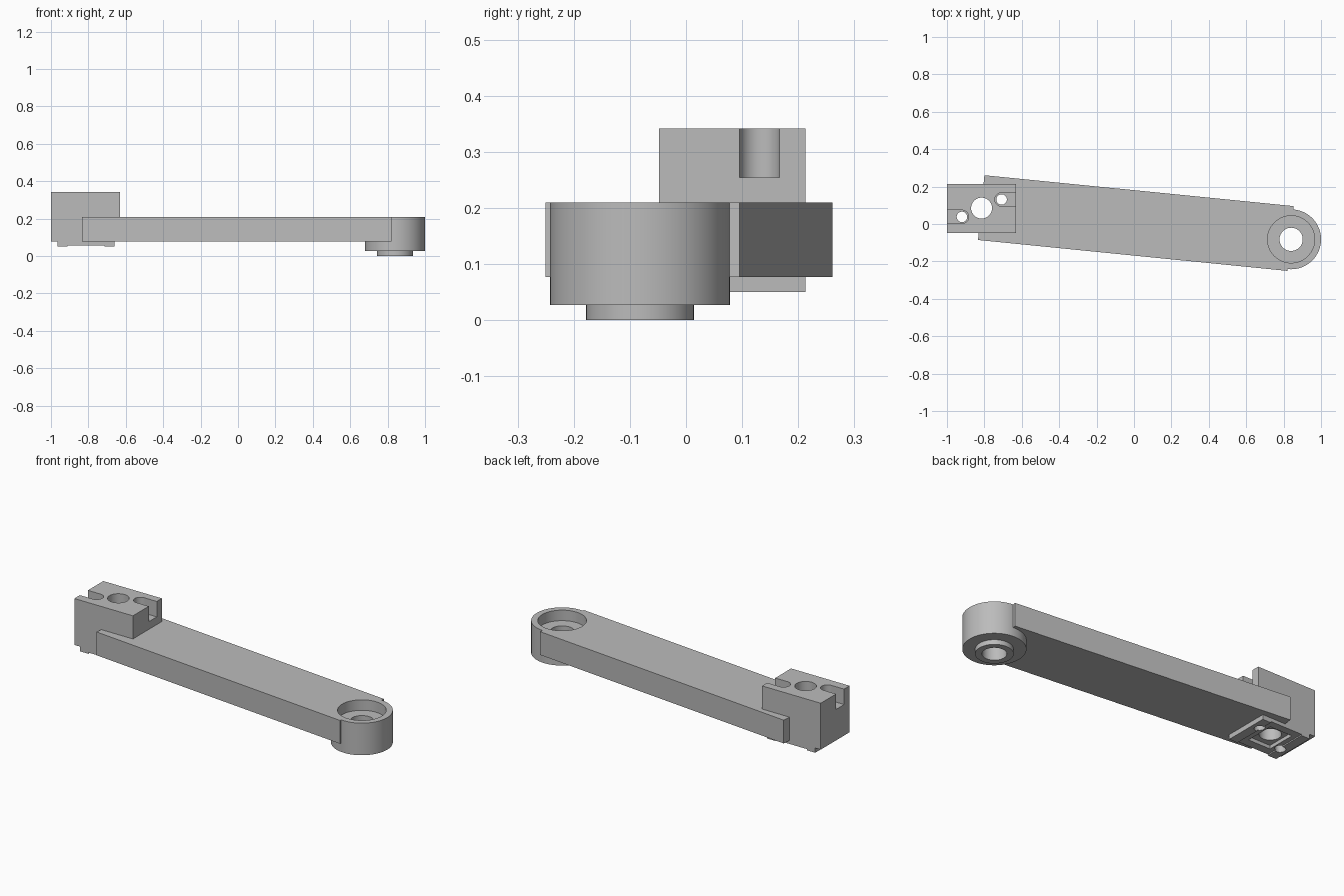
import bpy, math

if "Cube" in bpy.data.objects:
    bpy.data.objects.remove(bpy.data.objects["Cube"])

grey = bpy.data.materials.new("plain grey")
grey.diffuse_color = (0.5, 0.5, 0.5, 1)
grey.use_nodes = True
grey.node_tree.nodes["Principled BSDF"].inputs["Base Color"].default_value = grey.diffuse_color


def finish(name):
    ob = bpy.context.object
    ob.name = name
    ob.data.materials.append(grey)
    return ob


def box(name, x0, x1, y0, y1, z0, z1, turn=0):
    bpy.ops.mesh.primitive_cube_add(
        size=1, location=((x0 + x1) / 2, (y0 + y1) / 2, (z0 + z1) / 2))
    ob = finish(name)
    ob.scale = (x1 - x0, y1 - y0, z1 - z0)
    ob.rotation_euler.z = turn
    bpy.ops.object.transform_apply(location=True, rotation=True, scale=True)
    return ob


def cylinder(name, x, y, r, z0, z1, sides=64):
    bpy.ops.mesh.primitive_cylinder_add(
        vertices=sides, radius=r, depth=z1 - z0, location=(x, y, (z0 + z1) / 2))
    ob = finish(name)
    bpy.ops.object.transform_apply(location=True, rotation=True, scale=True)
    return ob


def combine(target, tool, operation):
    mod = target.modifiers.new(tool.name, 'BOOLEAN')
    mod.operation = operation
    mod.solver = 'EXACT'
    mod.object = tool
    bpy.context.view_layer.objects.active = target
    bpy.ops.object.modifier_apply(modifier=mod.name)
    bpy.data.objects.remove(tool, do_unlink=True)


# Slanted flat bar
RX, RY = 0.84, -0.082
arm = box("lever_arm", -0.821, 0.841, -0.169, 0.179, 0.077, 0.21, math.radians(-5.7))

# Round bearing end with lower collar
combine(arm, cylinder("bearing_end", RX, RY, 0.16, 0.027, 0.21, 96), 'UNION')
combine(arm, cylinder("collar", RX, RY, 0.096, 0.0, 0.06), 'UNION')

# Clamp block with foot underneath
combine(arm, box("clamp_block", -1.0, -0.63, -0.048, 0.213, 0.077, 0.342), 'UNION')
combine(arm, box("foot", -0.965, -0.66, -0.048, 0.213, 0.05, 0.12), 'UNION')

# Bearing recess and bore
combine(arm, cylinder("recess", RX, RY, 0.126, 0.15, 0.4), 'DIFFERENCE')
combine(arm, cylinder("bore", RX, RY, 0.062, -0.1, 0.4), 'DIFFERENCE')

# Channel and pocket under the foot
combine(arm, box("channel", -0.912, -0.713, -0.1, 0.3, 0.0, 0.057), 'DIFFERENCE')
combine(arm, box("pocket", -0.885, -0.745, 0.0, 0.17, 0.0, 0.077), 'DIFFERENCE')

# Centre hole of the block
combine(arm, cylinder("centre_hole", -0.815, 0.085, 0.056, -0.1, 0.5), 'DIFFERENCE')

# Two open-ended screw slots, opposite each other, with through holes
for x, y, end in ((-0.92, 0.038, -1.1), (-0.708, 0.131, -0.5)):
    slot = cylinder("slot", x, y, 0.036, 0.254, 0.5, 48)
    combine(slot, box("slot_mouth", min(x, end), max(x, end),
                      y - 0.036, y + 0.036, 0.254, 0.5), 'UNION')
    combine(arm, slot, 'DIFFERENCE')
    combine(arm, cylinder("screw_hole", x, y, 0.028, -0.1, 0.5, 48), 'DIFFERENCE')

# Smooth round walls, sharp edges elsewhere
bpy.ops.object.select_all(action='DESELECT')
arm.select_set(True)
bpy.context.view_layer.objects.active = arm
bpy.ops.object.shade_smooth_by_angle(angle=math.radians(30))
